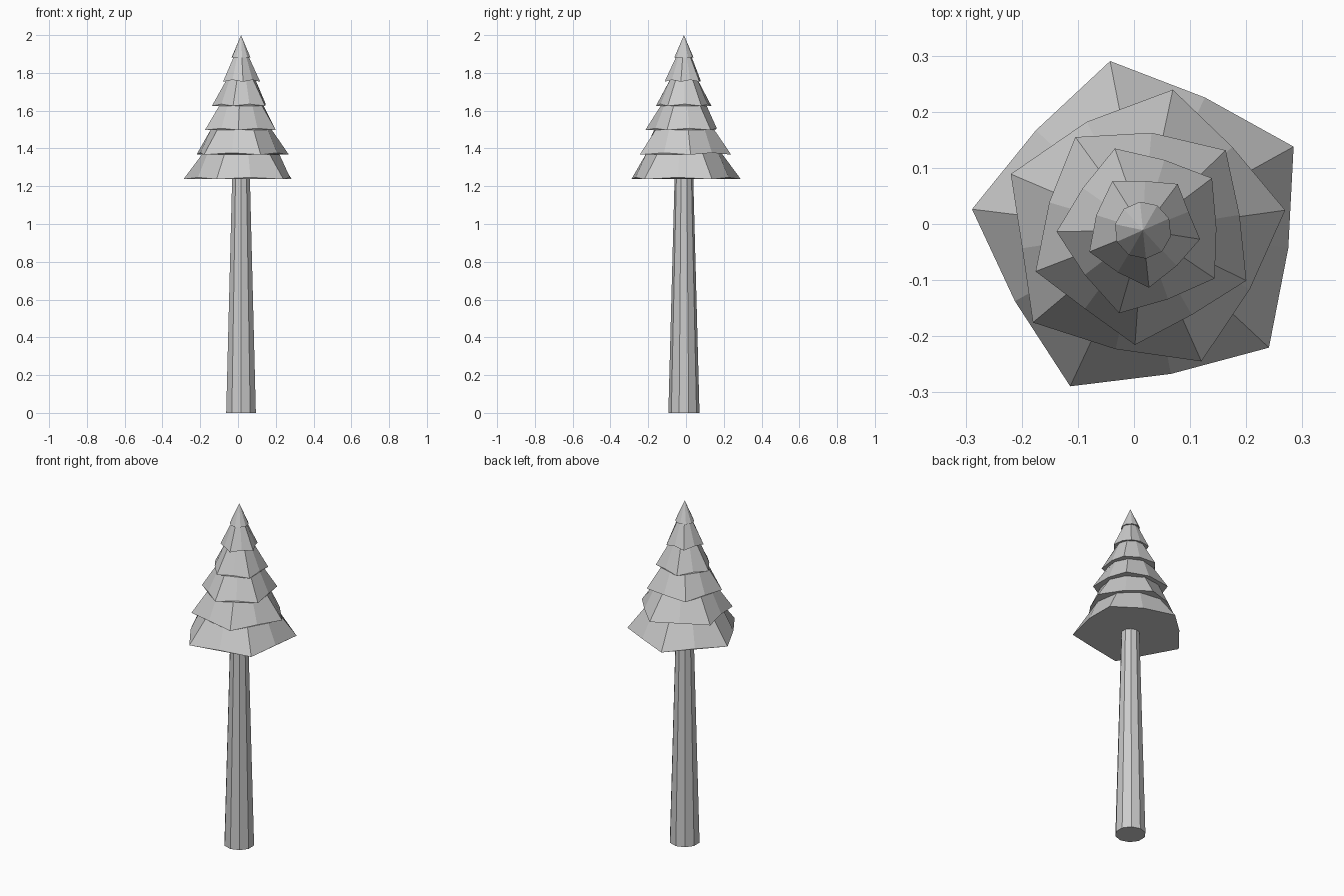
import bpy
import bmesh
from math import cos, sin, radians

cube = bpy.data.objects.get("Cube")
if cube:
    bpy.data.objects.remove(cube, do_unlink=True)

CENTRE = (0.016, -0.011)

grey = bpy.data.materials.new("plain_grey")
grey.use_nodes = True
colour = (0.6, 0.6, 0.6, 1)
grey.diffuse_color = colour
grey.node_tree.nodes["Principled BSDF"].inputs["Base Color"].default_value = colour


def ring(bm, angles, radii, heights):
    """One closed loop of vertices around the tree's axis."""
    return [bm.verts.new((CENTRE[0] + r * cos(radians(a)),
                          CENTRE[1] + r * sin(radians(a)), z))
            for a, r, z in zip(angles, radii, heights)]


def finish(bm, name):
    bmesh.ops.recalc_face_normals(bm, faces=bm.faces)
    mesh = bpy.data.meshes.new(name)
    bm.to_mesh(mesh)
    bm.free()
    mesh.materials.append(grey)
    obj = bpy.data.objects.new(name, mesh)
    bpy.context.collection.objects.link(obj)


def loft(name, lower, upper):
    """Closed solid between two rings, each given as (angles, radii, heights)."""
    bm = bmesh.new()
    a, b = ring(bm, *lower), ring(bm, *upper)
    for i in range(len(a)):
        j = (i + 1) % len(a)
        bm.faces.new((a[i], a[j], b[j], b[i]))
    bm.faces.new(a[::-1])
    bm.faces.new(b)
    bmesh.ops.remove_doubles(bm, verts=bm.verts, dist=0.0005)
    finish(bm, name)


def zigzag(corners):
    """Corner angles with a midpoint angle after each."""
    out = []
    for a, b in zip(corners, corners[1:] + [corners[0] + 360]):
        out += [a, (a + b) / 2]
    return out


# Tapered ten-sided trunk
even = [18 + 36 * i for i in range(10)]
loft("trunk", (even, [0.0825] * 10, [0] * 10), (even, [0.049] * 10, [1.26] * 10))

# Flared tiers: corner angles, corner radius, upper radius, bottom height
tiers = [
    ([29, 101, 173, 245, 317], 0.307, 0.200, 1.237),
    ([8, 78, 157, 220, 294], 0.256, 0.157, 1.367),
    ([44, 126, 201, 266, 334], 0.205, 0.115, 1.497),
    ([37, 109, 181, 254, 326], 0.154, 0.075, 1.625),
    ([53, 122, 202, 276, 351], 0.103, 0.037, 1.753),
]
for n, (corners, radius, top_radius, z) in enumerate(tiers, 1):
    angles = zigzag(corners)
    loft(f"foliage_tier_{n}",
         (angles, [radius, radius * 0.85] * 5, [z, z + 0.01] * 5),
         (angles, [top_radius] * 10, [z + 0.142] * 10))

# Pointed tip
tip = [a + 6 for a in even]
bm = bmesh.new()
base = ring(bm, tip, [0.051] * 10, [1.882] * 10)
apex = bm.verts.new((*CENTRE, 2))
bm.faces.new(base[::-1])
for i in range(10):
    bm.faces.new((base[i], base[(i + 1) % 10], apex))
finish(bm, "foliage_tip")
